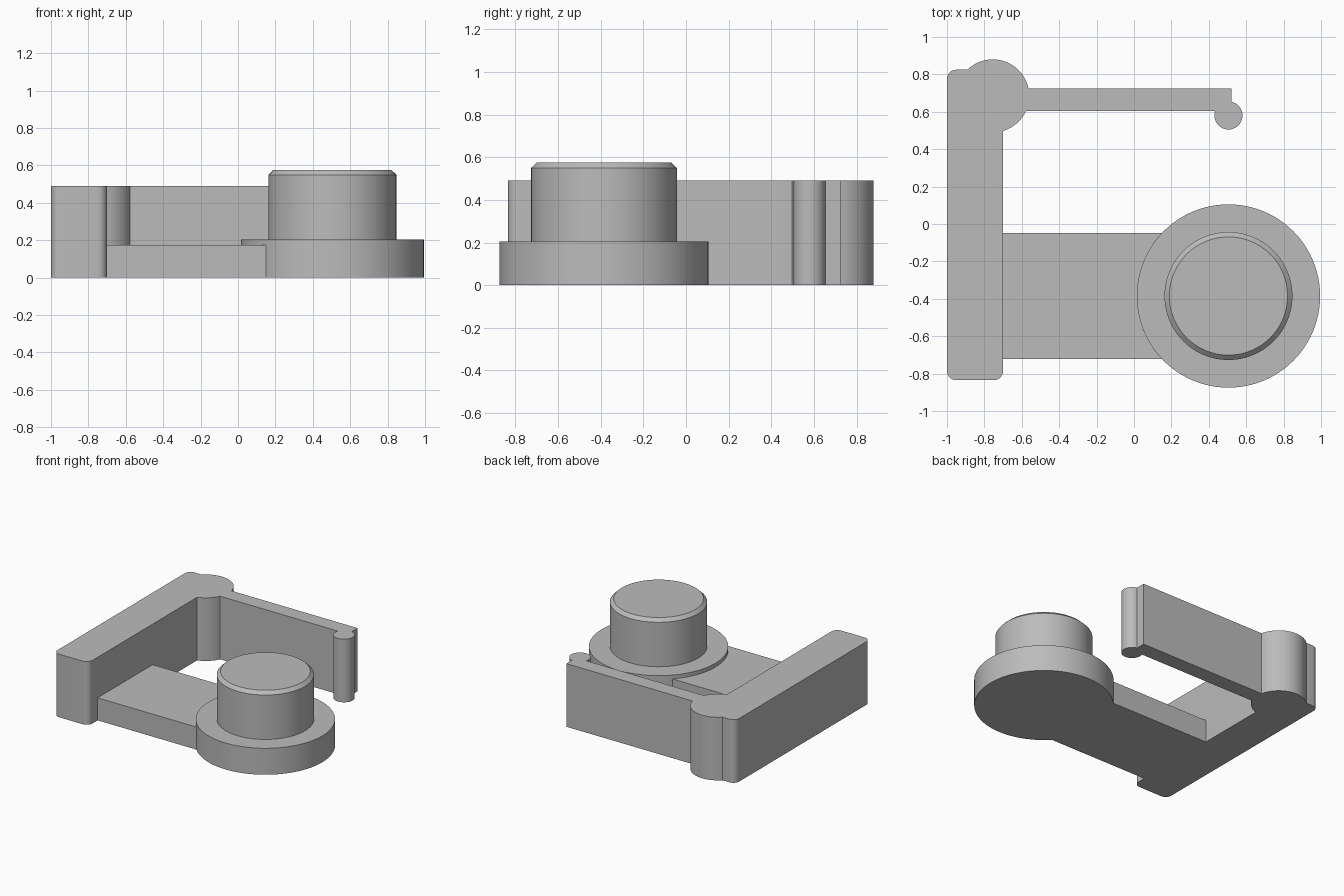
import bpy
import bmesh
from math import sin, cos, asin, acos, pi, radians

cube = bpy.data.objects.get("Cube")
if cube:
    bpy.data.objects.remove(cube, do_unlink=True)

grey = bpy.data.materials.new("plain_grey")
grey.use_nodes = True
colour = (0.5, 0.5, 0.5, 1)
grey.diffuse_color = colour
grey.node_tree.nodes["Principled BSDF"].inputs["Base Color"].default_value = colour


def arc(cx, cy, r, start, end, steps):
    """Points along an arc, angles in radians."""
    return [(cx + r * cos(start + (end - start) * i / steps),
             cy + r * sin(start + (end - start) * i / steps))
            for i in range(steps + 1)]


def finish(name, bm):
    bmesh.ops.recalc_face_normals(bm, faces=bm.faces)
    mesh = bpy.data.meshes.new(name)
    bm.to_mesh(mesh)
    bm.free()
    mesh.materials.append(grey)
    obj = bpy.data.objects.new(name, mesh)
    bpy.context.collection.objects.link(obj)
    bpy.ops.object.select_all(action='DESELECT')
    obj.select_set(True)
    bpy.context.view_layer.objects.active = obj
    bpy.ops.object.shade_smooth_by_angle(angle=radians(30))
    return obj


def extrude_outline(name, outline, height):
    bm = bmesh.new()
    face = bm.faces.new([bm.verts.new((x, y, 0)) for x, y in outline])
    made = bmesh.ops.extrude_face_region(bm, geom=[face], use_keep_orig=True)
    top = [v for v in made["geom"] if isinstance(v, bmesh.types.BMVert)]
    bmesh.ops.translate(bm, verts=top, vec=(0, 0, height))
    return finish(name, bm)


def lathe(name, cx, cy, profile, sides):
    """Stack of rings (radius, z), capped at both ends."""
    bm = bmesh.new()
    rings = [[bm.verts.new((x, y, z))
              for x, y in arc(cx, cy, r, 0, 2 * pi, sides)[:-1]]
             for r, z in profile]
    for low, high in zip(rings, rings[1:]):
        for i in range(sides):
            j = (i + 1) % sides
            bm.faces.new((low[i], low[j], high[j], high[i]))
    bm.faces.new(rings[0])
    bm.faces.new(rings[-1])
    return finish(name, bm)


# Clip frame: long wall, round corner post, thin arm and end bead in one outline
left, right, front, back = -1.0, -0.70, -0.835, 0.825
arm_front, arm_back, arm_end = 0.605, 0.725, 0.52
post_x, post_y, post_r = -0.755, 0.685, 0.195
bead_x, bead_y, bead_r = 0.505, 0.58, 0.075
fillet = 0.05

outline = arc(left + fillet, front + fillet, fillet, pi, 1.5 * pi, 8)
outline += arc(right - fillet, front + fillet, fillet, 1.5 * pi, 2 * pi, 8)
outline += arc(post_x, post_y, post_r,
               -acos((right - post_x) / post_r),
               asin((arm_front - post_y) / post_r), 12)
outline += arc(bead_x, bead_y, bead_r,
               pi - asin((arm_front - bead_y) / bead_r),
               2 * pi + acos((arm_end - bead_x) / bead_r), 32)
outline.append((arm_end, arm_back))
outline += arc(post_x, post_y, post_r,
               asin((arm_back - post_y) / post_r),
               pi - asin((back - post_y) / post_r), 24)
outline += arc(left + fillet, back - fillet, fillet, 0.5 * pi, pi, 8)
extrude_outline("clip_frame", outline, 0.49)

# Flat bridge between the wall and the round base, ending on the base's rim
disc_x, disc_y, disc_r = 0.505, -0.385, 0.49
half = 0.337
swing = asin(half / disc_r)
bridge = [(right, disc_y + half), (right, disc_y - half)]
bridge += arc(disc_x, disc_y, disc_r, pi + swing, pi - swing, 24)
extrude_outline("bridge_plate", bridge, 0.175)

# Round base with a chamfered plug on top
lathe("round_base_and_plug", disc_x, disc_y,
      [(disc_r, 0), (disc_r, 0.205), (0.342, 0.205),
       (0.342, 0.55), (0.316, 0.575)], 96)
